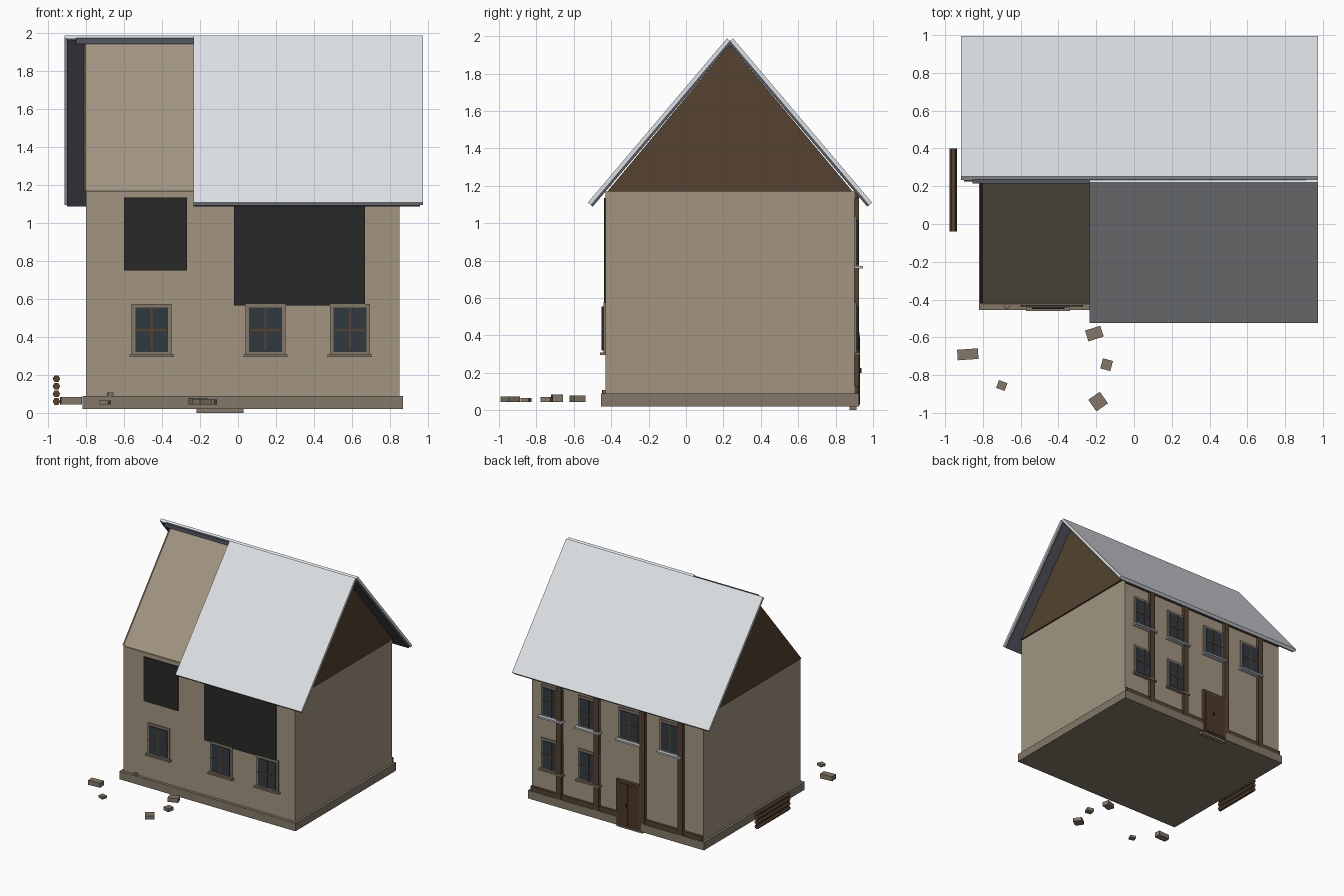
import bpy, bmesh
from math import radians
from mathutils import Matrix, Vector

cube = bpy.data.objects.get("Cube")
if cube:
    bpy.data.objects.remove(cube, do_unlink=True)


def material(name, r, g, b):
    m = bpy.data.materials.new(name)
    m.use_nodes = True
    m.diffuse_color = (r, g, b, 1)
    shader = m.node_tree.nodes["Principled BSDF"]
    shader.inputs["Base Color"].default_value = (r, g, b, 1)
    shader.inputs["Roughness"].default_value = 0.9
    return m


PLASTER = material("plaster", .36, .30, .22)
STONE = material("stone", .23, .19, .14)
TIMBER = material("timber", .09, .055, .03)
OAK = material("door_wood", .07, .04, .022)
BOARD = material("dark_opening", .022, .022, .02)
GLASS = material("glass", .03, .042, .052)
ROOF = material("roof_sheet", .72, .75, .78)
LINING = material("roof_lining", .09, .1, .12)
ZINC = material("metal_sill", .5, .52, .54)


def finish(name, bm, mat):
    bmesh.ops.recalc_face_normals(bm, faces=bm.faces)
    mesh = bpy.data.meshes.new(name)
    bm.to_mesh(mesh)
    bm.free()
    mesh.materials.append(mat)
    obj = bpy.data.objects.new(name, mesh)
    bpy.context.collection.objects.link(obj)
    return obj


def box(name, x, y, z, mat, turn=0):
    """Box from (min, max) pairs, turned about its own vertical axis."""
    bm = bmesh.new()
    bmesh.ops.create_cube(bm, size=1)
    size = [abs(b - a) for a, b in (x, y, z)]
    bmesh.ops.scale(bm, vec=size, verts=bm.verts)
    obj = finish(name, bm, mat)
    obj.location = [(a + b) / 2 for a, b in (x, y, z)]
    obj.rotation_euler.z = radians(turn)
    return obj


def prism(name, x0, x1, profile, mat):
    """Extrude a (y, z) profile along x."""
    bm = bmesh.new()
    face = bm.faces.new([bm.verts.new((x0, y, z)) for y, z in profile])
    out = bmesh.ops.extrude_face_region(bm, geom=[face])
    moved = [v for v in out["geom"] if isinstance(v, bmesh.types.BMVert)]
    bmesh.ops.translate(bm, vec=(x1 - x0, 0, 0), verts=moved)
    return finish(name, bm, mat)


# Walls, plinth and attic
FRONT, BACK, RIDGE = -.43, .90, .235
LEFT, RIGHT, EAVE = .85, -.80, 1.17
box("plinth", (-.82, .87), (-.455, .925), (.02, .09), STONE)
box("walls", (RIGHT, LEFT), (FRONT, BACK), (.09, EAVE), PLASTER)
gable = [(-.42, EAVE), (.89, EAVE), (RIDGE, 1.955)]
prism("attic", RIGHT, LEFT, gable, PLASTER)
prism("right_gable", RIGHT - .015, RIGHT, gable, TIMBER)
prism("left_gable", LEFT, LEFT + .015, gable, TIMBER)


# Roof slopes: sheet above a thinner dark lining
def slope(name, side, x0, x1, top, bottom, mat):
    along = Vector((-.74, -.88)).normalized()
    inward = Vector((-along.y, along.x))
    peak, foot = Vector((-.016, 1.988)), Vector((-.76, 1.11))
    pts = [peak + inward * top, foot + inward * top,
           foot + inward * bottom, peak + inward * bottom]
    prism(name, x0, x1, [(RIDGE - side * p.x, p.y) for p in pts], mat)


for label, side, x0 in (("front", -1, -.235), ("back", 1, -.915)):
    slope(label + "_roof", side, x0, .975, 0, .022, ROOF)
    slope(label + "_roof_lining", side, max(x0, -.90), .96, .022, .034, LINING)
box("ridge_beam", (-.855, .91), (.215, .255), (1.945, 1.976), LINING)

# Dark openings on the front wall
box("small_opening", (-.60, -.27), (FRONT - .008, FRONT), (.75, 1.135), BOARD)
box("large_opening", (-.02, .67), (FRONT - .008, FRONT), (.565, 1.135), BOARD)


# Windows: surround, glass, glazing bars and sill
def window(name, x, z, wall, out, sill_depth=.03, sill_mat=STONE):
    def part(label, half, low, high, depth, mat, dx=0):
        box(f"{name}_{label}", (x + dx - half, x + dx + half),
            (wall, wall + out * depth), (z + low, z + high), mat)
    part("surround", .105, .01, .28, .012, STONE)
    part("glass", .086, .025, .26, .018, GLASS)
    part("upright_bar", .006, .025, .26, .022, TIMBER)
    part("cross_bar", .086, .134, .146, .021, TIMBER)
    part("sill", .117, 0, .014, sill_depth, sill_mat)


for i, x in enumerate((-.455, .145, .59)):
    window(f"front_window_{i + 1}", x, .295, FRONT, -1)
for i, x in enumerate((.65, .295, -.095, -.49)):
    window(f"upper_back_window_{i + 1}", x, .757, BACK, 1, .045, ZINC)
    if i < 2:
        window(f"lower_back_window_{i + 1}", x, .295, BACK, 1)

# Timber framing on the back wall
for i, x in enumerate((.575, .215, -.225, -.59)):
    box(f"back_post_{i + 1}", (x - .024, x + .024), (BACK, BACK + .026),
        (.09, EAVE), TIMBER)
for label, z in (("lower", .09), ("upper", 1.13)):
    box(label + "_back_beam", (RIGHT, LEFT), (BACK, BACK + .02),
        (z, z + .04), TIMBER)

# Back door and step
box("door_frame", (-.215, .025), (BACK, .927), (.025, .415), TIMBER)
for label, a, b in (("right", -.195, -.098), ("left", -.092, .005)):
    box(label + "_door_leaf", (a, b), (BACK, .931), (.03, .395), OAK)
box("door_handle", (-.084, -.072), (.931, .938), (.20, .225), BOARD)
box("door_step", (-.22, .03), (.875, .912), (0, .02), STONE)

# Stacked logs
for i in range(4):
    bm = bmesh.new()
    bmesh.ops.create_cone(bm, cap_ends=True, segments=6, radius1=.02,
                          radius2=.02, depth=.44)
    bmesh.ops.rotate(bm, verts=bm.verts, matrix=Matrix.Rotation(radians(90), 3, "Z"))
    bmesh.ops.rotate(bm, verts=bm.verts, matrix=Matrix.Rotation(radians(90), 3, "X"))
    corner = max(bm.verts, key=lambda v: abs(v.co.x))
    if abs(corner.co.x) < .019:
        bmesh.ops.rotate(bm, verts=bm.verts, matrix=Matrix.Rotation(radians(30), 3, "Y"))
    log = finish(f"log_{i + 1}", bm, TIMBER)
    log.location = (-.957, .18, .06 + .04 * i)

# Fallen stones: centre, size and turn
stones = [(-.88, -.69, .11, .056, .04, 4), (-.70, -.855, .048, .044, .022, -20),
          (-.21, -.58, .085, .06, .036, 18), (-.145, -.745, .055, .055, .028, -15),
          (-.19, -.94, .075, .075, .03, 35)]
for i, (x, y, w, d, h, turn) in enumerate(stones):
    box(f"fallen_stone_{i + 1}", (x - w / 2, x + w / 2), (y - d / 2, y + d / 2),
        (.043, .043 + h), STONE, turn)
box("plinth_chip", (-.687, -.657), (-.447, -.425), (.09, .107), STONE, 10)
